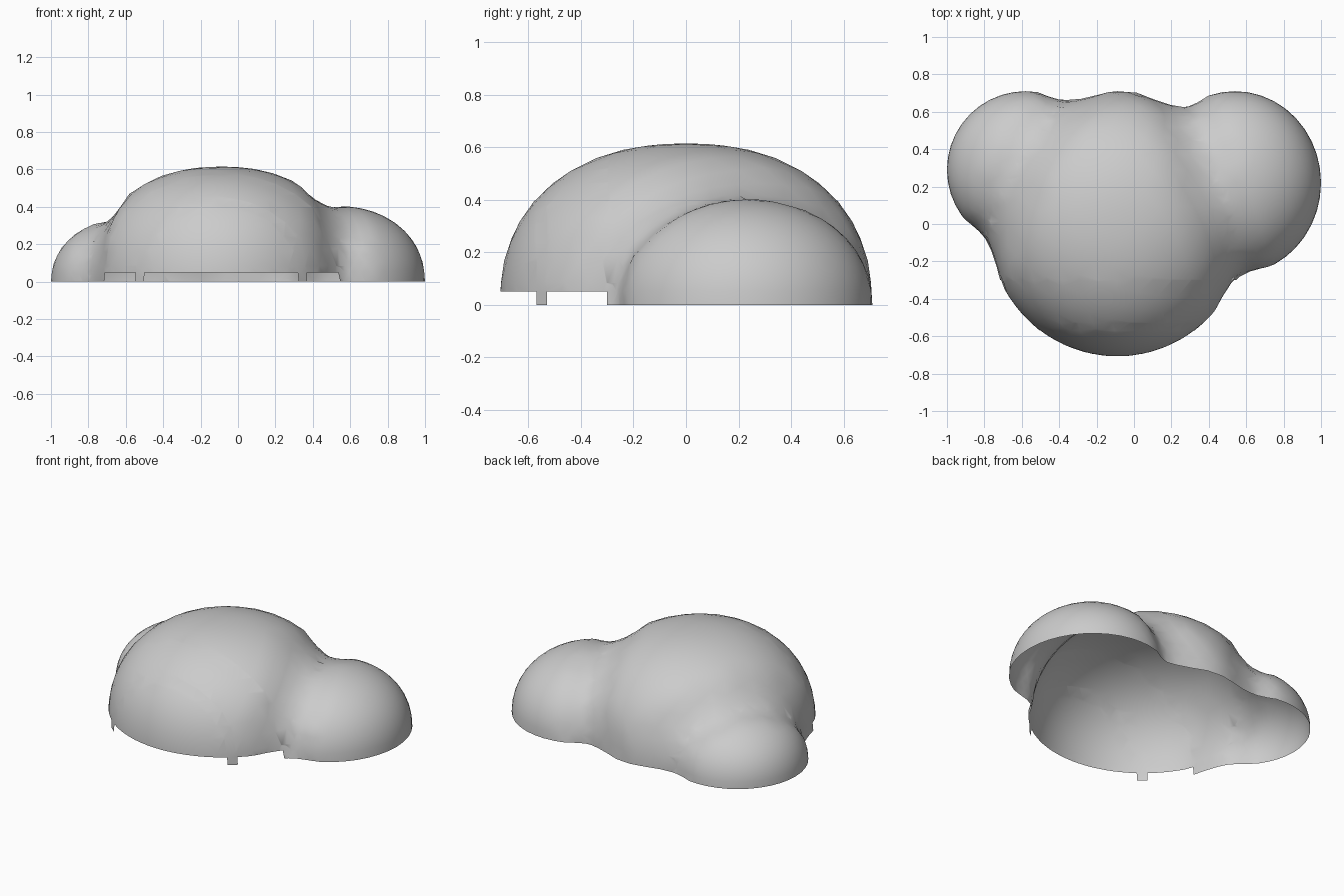
import bpy, bmesh
from mathutils import Vector

if "Cube" in bpy.data.objects:
    bpy.data.objects.remove(bpy.data.objects["Cube"])


def lobe(name, centre, radii, fullness):
    """Rounded foliage lobe: an ellipsoid whose shoulders swell with fullness."""
    bpy.ops.mesh.primitive_ico_sphere_add(subdivisions=4, radius=1.0)
    ob = bpy.context.object
    ob.name = name
    for v in ob.data.vertices:
        n = v.co.normalized()
        flat = n.xy.length
        n *= (flat ** fullness + abs(n.z) ** fullness) ** (-1 / fullness)
        v.co = Vector((n.x * radii[0] + centre[0],
                       n.y * radii[1] + centre[1],
                       n.z * radii[2]))
    return ob


def cut(bm, faces, co, no, clear=False):
    geom = list({e for f in faces for e in (*f.verts, *f.edges, f)})
    bmesh.ops.bisect_plane(bm, geom=geom, dist=1e-5, plane_co=co, plane_no=no,
                           clear_inner=clear)


# Big middle lobe with two lower side lobes
bush = lobe("bush_shell", (-0.09, 0.0), (0.695, 0.71, 0.615), 2.25)
sides = [lobe("right_lobe", (0.54, 0.22), (0.46, 0.49, 0.403), 2.1),
         lobe("left_lobe", (-0.58, 0.29), (0.42, 0.42, 0.34), 2.1)]

# Fuse the lobes into one outer skin
for side in sides:
    mod = bush.modifiers.new("union", 'BOOLEAN')
    mod.operation = 'UNION'
    mod.solver = 'EXACT'
    mod.object = side
bpy.context.view_layer.update()
mesh = bpy.data.meshes.new_from_object(
    bush.evaluated_get(bpy.context.evaluated_depsgraph_get()))
bush.modifiers.clear()
bush.data = mesh
for side in sides:
    bpy.data.objects.remove(side)

bm = bmesh.new()
bm.from_mesh(mesh)
bmesh.ops.remove_doubles(bm, verts=bm.verts[:], dist=0.004)
bmesh.ops.recalc_face_normals(bm, faces=bm.faces[:])

# Soften the valleys where the lobes meet
near = {v for e in bm.edges if len(e.link_faces) == 2
        and e.calc_face_angle_signed(0) < -0.2 for v in e.verts}
for _ in range(2):
    near |= {e.other_vert(v) for v in near for e in v.link_edges}
for _ in range(6):
    bmesh.ops.smooth_vert(bm, verts=list(near), factor=0.5,
                          use_axis_x=True, use_axis_y=True, use_axis_z=True)

# Open underside: cut away everything below the ground
cut(bm, bm.faces[:], (0, 0, 0), (0, 0, 1), True)

# Front rim sits slightly higher, with a small ragged tooth on each side
for y in (-0.30, -0.53, -0.57):
    cut(bm, bm.faces[:], (0, y, 0), (0, 1, 0))
cut(bm, [f for f in bm.faces if f.calc_center_median().y < -0.30],
    (0, 0, 0.05), (0, 0, 1))
low = []
for f in bm.faces:
    c = f.calc_center_median()
    if c.y < -0.30 and c.z < 0.05 and not -0.57 < c.y < -0.53:
        low.append(f)
bmesh.ops.delete(bm, geom=low, context='FACES')

for f in bm.faces:
    f.smooth = True
bm.to_mesh(mesh)
bm.free()
